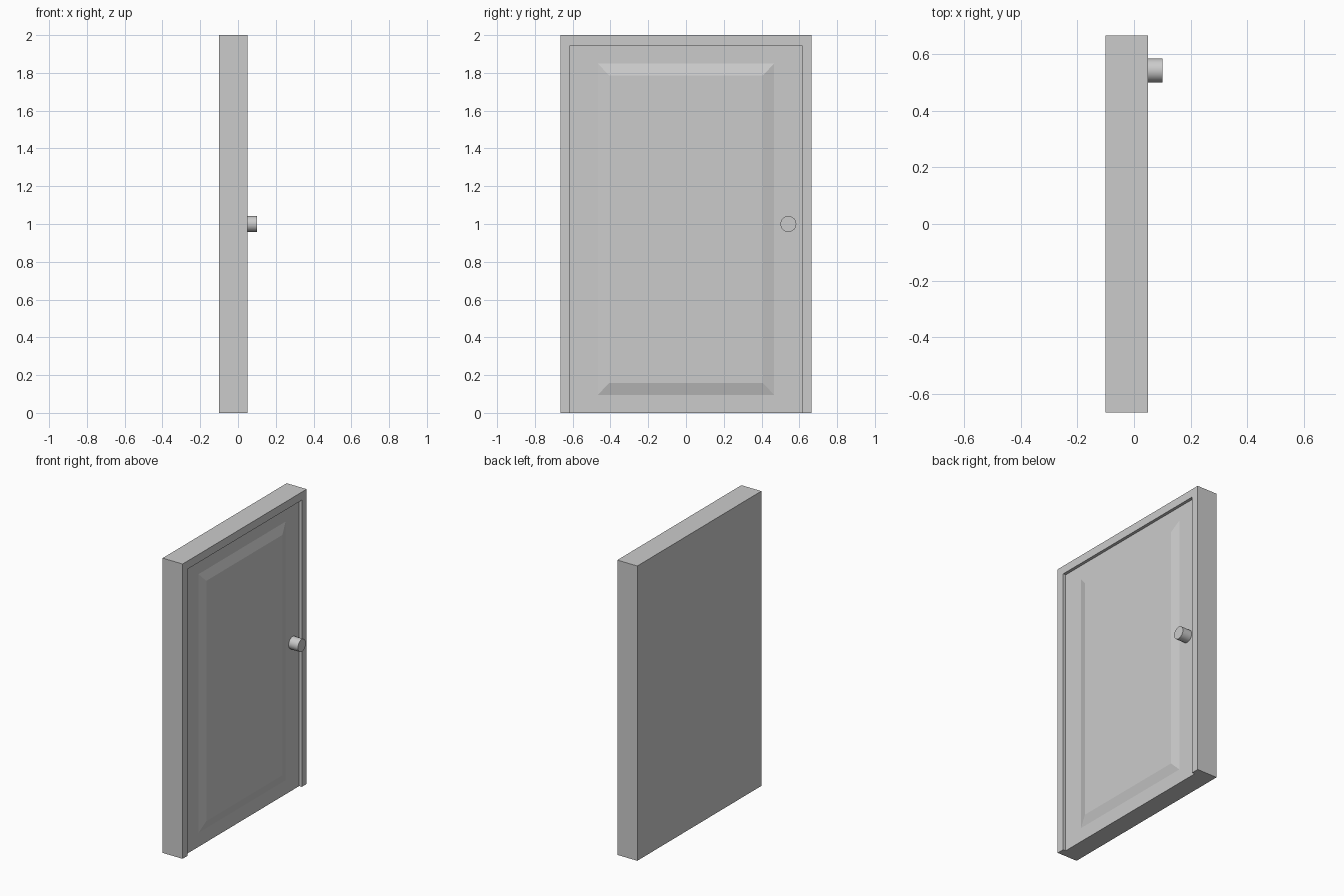
import bpy, bmesh
from math import pi, radians

if "Cube" in bpy.data.objects:
    bpy.data.objects.remove(bpy.data.objects["Cube"])

BACK, FRONT, LEAF, PANEL = -0.10, 0.05, 0.03, 0.048

bm = bmesh.new()


def rect(x, half, z0, z1):
    """Upright rectangle of vertices: bottom left, bottom right, top right, top left."""
    return [bm.verts.new((x, y, z)) for y, z in
            ((-half, z0), (half, z0), (half, z1), (-half, z1))]


def join(a, b, sides):
    """Quads between matching sides of two rectangles."""
    for i in sides:
        j = (i + 1) % 4
        bm.faces.new((a[i], a[j], b[j], b[i]))


back = rect(BACK, 0.665, 0, 2)
outer = rect(FRONT, 0.665, 0, 2)
inner = rect(FRONT, 0.613, 0, 1.945)
leaf = rect(LEAF, 0.613, 0, 1.945)
field = rect(LEAF, 0.467, 0.095, 1.85)
raised = rect(PANEL, 0.408, 0.157, 1.787)

# Frame: back, outer sides, front border, reveal (all open at the threshold)
bm.faces.new(back)
for a, b in ((back, outer), (outer, inner), (inner, leaf)):
    join(a, b, (1, 2, 3))

# Threshold closes the underside
bm.faces.new((back[0], back[1], outer[1], inner[1], leaf[1], leaf[0], inner[0], outer[0]))

# Door leaf with a raised, bevelled panel
join(leaf, field, range(4))
join(field, raised, range(4))
bm.faces.new(raised)
bmesh.ops.recalc_face_normals(bm, faces=bm.faces[:])

mesh = bpy.data.meshes.new("door_and_frame")
bm.to_mesh(mesh)
bm.free()
bpy.context.collection.objects.link(bpy.data.objects.new("door_and_frame", mesh))

# Knob
bpy.ops.mesh.primitive_cylinder_add(vertices=32, radius=0.042, depth=0.07,
                                    location=(0.065, 0.542, 1.0), rotation=(0, pi / 2, 0))
bpy.context.object.name = "door_knob"
bpy.ops.object.shade_smooth_by_angle(angle=radians(30))
